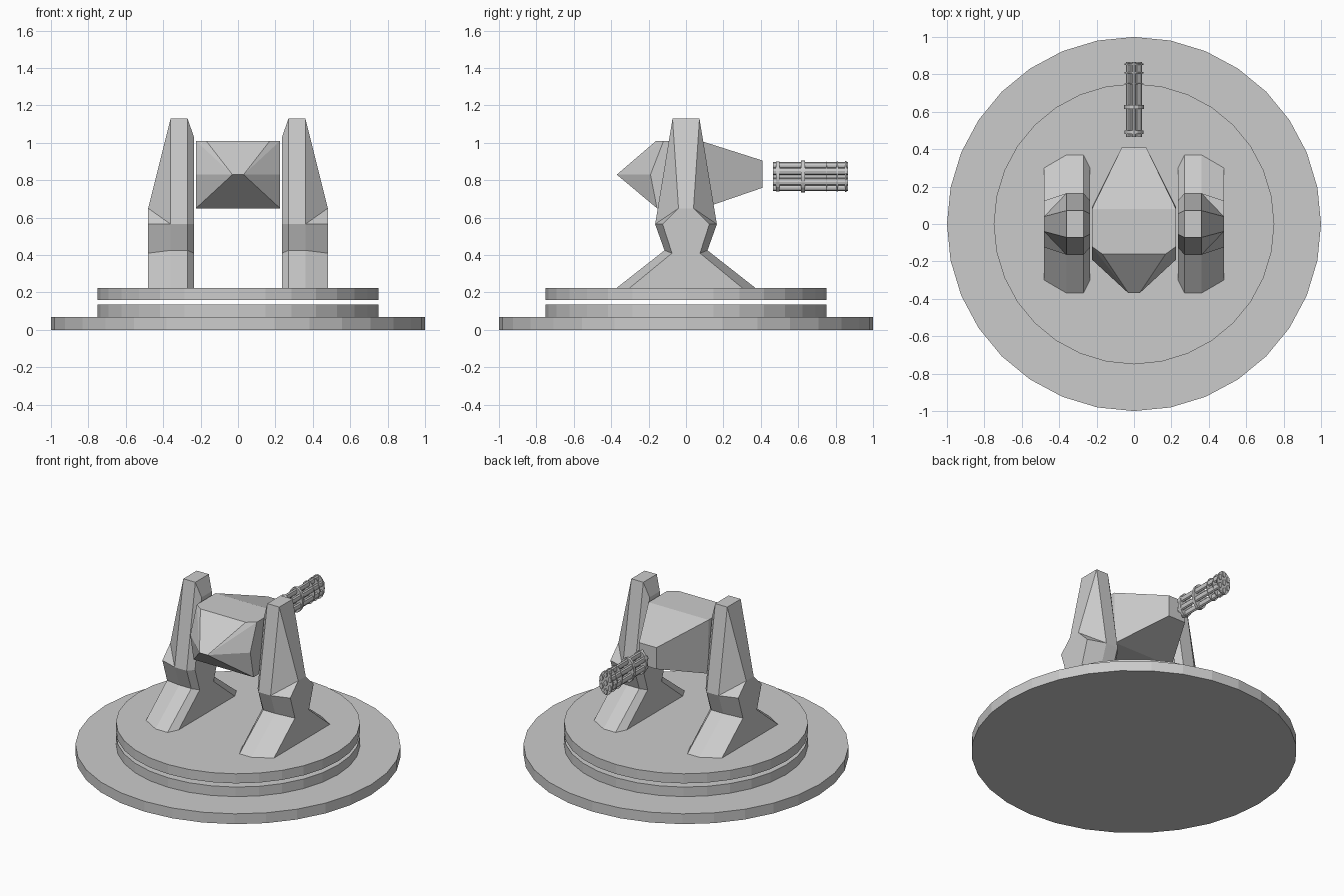
import bpy, bmesh, math
from mathutils import Matrix

if "Cube" in bpy.data.objects:
    bpy.data.objects.remove(bpy.data.objects["Cube"])

grey = bpy.data.materials.new("grey")
grey.diffuse_color = (0.6, 0.6, 0.6, 1)
grey.use_nodes = True
grey.node_tree.nodes["Principled BSDF"].inputs["Base Color"].default_value = grey.diffuse_color


def finish(name, bm):
    bmesh.ops.recalc_face_normals(bm, faces=bm.faces)
    mesh = bpy.data.meshes.new(name)
    bm.to_mesh(mesh)
    bm.free()
    mesh.materials.append(grey)
    obj = bpy.data.objects.new(name, mesh)
    bpy.context.collection.objects.link(obj)
    return obj


def disc(name, radius, z0, z1):
    bm = bmesh.new()
    bmesh.ops.create_cone(bm, cap_ends=True, segments=32, radius1=radius, radius2=radius,
                          depth=z1 - z0, matrix=Matrix.Translation((0, 0, (z0 + z1) / 2)))
    finish(name, bm)


# Base plate and two turntable discs with a gap between them
disc("base_plate", 1.0, 0.0, 0.07)
disc("lower_turntable", 0.75, 0.07, 0.135)
disc("upper_turntable", 0.75, 0.16, 0.225)


# Support arms: eight-point rings, one (x, half depth, z) per edge line
OUT, MID, INN, EDGE = 0.48, 0.36, 0.27, 0.235
LEVELS = [
    [(OUT, .30, .225), (MID, .37, .225), (INN, .37, .225), (EDGE, .30, .225)],
    [(OUT, .075, .41), (MID, .115, .425), (INN, .115, .425), (EDGE, .075, .41)],
    [(OUT, .125, .565), (MID, .165, .565), (INN, .165, .565), (EDGE, .125, .565)],
]
SHOULDER, INNER_TOP = (OUT, .04, .65), (EDGE, .055, 1.03)
TOP = [(MID, .072, 1.13), (INN, .072, 1.13)]


def arm(name, side):
    bm = bmesh.new()

    def pair(p):
        return [bm.verts.new((side * p[0], s * p[1], p[2])) for s in (-1, 1)]

    rings = [[pair(p) for p in level] for level in LEVELS]
    shoulder, inner = pair(SHOULDER), pair(INNER_TOP)
    top = [pair(p) for p in TOP]
    # Foot and knee
    for a, b in zip(rings, rings[1:]):
        for s in (0, 1):
            for i in range(3):
                bm.faces.new((a[i][s], a[i + 1][s], b[i + 1][s], b[i][s]))
        for i in (0, 3):
            bm.faces.new((a[i][0], a[i][1], b[i][1], b[i][0]))
    # Upper blade, front and rear
    o, m, n, e = rings[2]
    for s in (0, 1):
        bm.faces.new((o[s], shoulder[s], m[s]))
        bm.faces.new((m[s], shoulder[s], top[0][s]))
        bm.faces.new((m[s], top[0][s], top[1][s], n[s]))
        bm.faces.new((n[s], top[1][s], inner[s], e[s]))
    # Outer, inner, top and bottom faces
    for a, b in ((o, shoulder), (shoulder, top[0]), (top[0], top[1]), (top[1], inner), (inner, e)):
        bm.faces.new((a[0], a[1], b[1], b[0]))
    foot = rings[0]
    bm.faces.new([p[0] for p in foot] + [p[1] for p in reversed(foot)])
    finish(name, bm)


arm("left_arm", -1)
arm("right_arm", 1)

# Faceted turret body, mirrored across x
HALF = [(.03, -.37, .83), (.17, -.16, 1.01), (.225, -.12, 1.01), (.225, -.19, .83),
        (.225, -.155, .65), (.225, .08, 1.01), (.225, .09, .65),
        (.065, .41, .905), (.065, .41, .76)]
bm = bmesh.new()
for x, y, z in HALF:
    for s in (-1, 1):
        bm.verts.new((s * x, y, z))
bmesh.ops.convex_hull(bm, input=bm.verts)
bmesh.ops.dissolve_limit(bm, angle_limit=0.02, verts=bm.verts, edges=bm.edges)
finish("turret_body", bm)


# Rotary gun: oval cluster of barrels held by thin clamp plates
def rod(bm, x, z, radius, y0, y1, segments):
    place = (Matrix.Translation((0, (y0 + y1) / 2, 0.82)) @ Matrix.Diagonal((1, 1, 1.6, 1))
             @ Matrix.Translation((x, 0, z)) @ Matrix.Rotation(math.pi / 2, 4, 'X'))
    bmesh.ops.create_cone(bm, cap_ends=True, segments=segments, radius1=radius,
                          radius2=radius, depth=y1 - y0, matrix=place)


bm = bmesh.new()
rod(bm, 0, 0, .013, .465, .865, 8)
for i in range(6):
    a = math.radians(60 * i + 30)
    rod(bm, .036 * math.cos(a), .036 * math.sin(a), .0125, .465, .865, 8)
finish("gun_barrels", bm)

bm = bmesh.new()
for y0, y1, r in ((.48, .50, .05), (.615, .635, .053), (.75, .755, .05),
                  (.805, .812, .05), (.85, .858, .051)):
    rod(bm, 0, 0, r, y0, y1, 16)
finish("barrel_clamps", bm)
